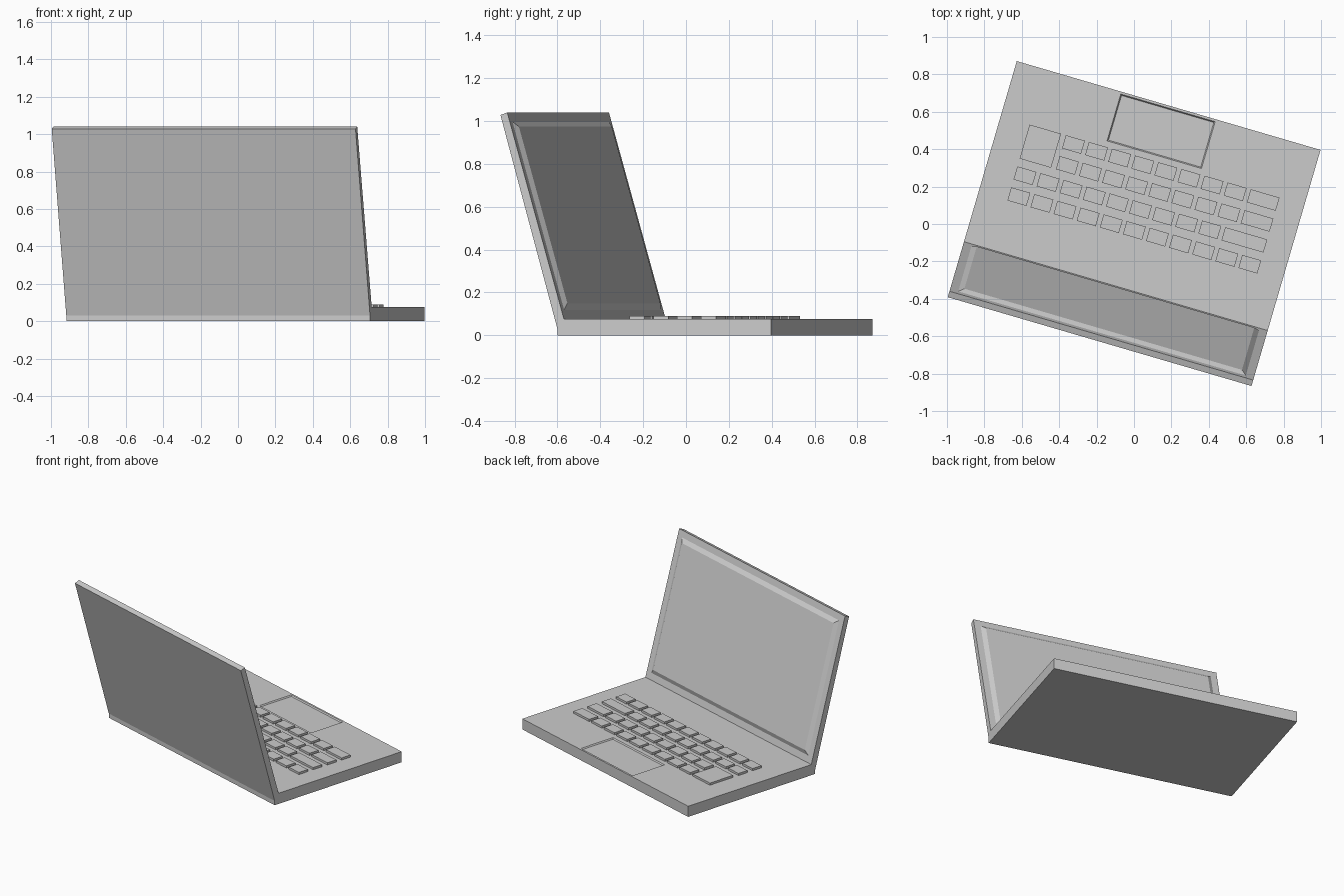
import bpy, bmesh, math
from mathutils import Matrix, Vector

if "Cube" in bpy.data.objects:
    bpy.data.objects.remove(bpy.data.objects["Cube"])

TURN = Matrix.Rotation(math.radians(-16.3), 4, 'Z')
HALF = 0.846      # half width of the laptop
DECK = 0.075      # top of the base


def finish(bm, name):
    bmesh.ops.recalc_face_normals(bm, faces=bm.faces)
    bm.transform(TURN)
    mesh = bpy.data.meshes.new(name)
    bm.to_mesh(mesh)
    bm.free()
    obj = bpy.data.objects.new(name, mesh)
    bpy.context.collection.objects.link(obj)
    return obj


def prism(profile):
    """Extrude a (depth, height) profile across the laptop's width."""
    bm = bmesh.new()
    face = bm.faces.new([bm.verts.new((-HALF, y, z)) for y, z in profile])
    new = bmesh.ops.extrude_face_region(bm, geom=[face])['geom']
    bmesh.ops.translate(bm, vec=(2 * HALF, 0, 0),
                        verts=[g for g in new if isinstance(g, bmesh.types.BMVert)])
    bmesh.ops.recalc_face_normals(bm, faces=bm.faces)
    bm.normal_update()
    return bm


def facing(bm, direction):
    d = Vector(direction)
    return max(bm.faces, key=lambda f: f.normal.dot(d))


def inset(bm, face, thickness, depth):
    bmesh.ops.inset_individual(bm, faces=[face], thickness=thickness,
                               depth=depth, use_even_offset=True)
    bm.normal_update()


def box(bm, x0, x1, y0, y1, z0, z1):
    m = Matrix.Translation(((x0 + x1) / 2, (y0 + y1) / 2, (z0 + z1) / 2)) \
        @ Matrix.Diagonal((x1 - x0, y1 - y0, z1 - z0, 1))
    bmesh.ops.create_cube(bm, size=1, matrix=m)


# Base with a shallow sunken touch pad
bm = prism([(-0.378, 0), (0.66, 0), (0.66, DECK), (-0.346, DECK), (-0.378, 0.03)])
top = facing(bm, (0, 0, 1))
inset(bm, top, 0.05, 0)
mid = top.calc_center_median()
for v in top.verts:
    v.co.x = math.copysign(0.263, v.co.x)
    v.co.y = 0.647 if v.co.y > mid.y else 0.386
inset(bm, top, 0.006, -0.008)
finish(bm, "base")

# Tilted lid with a raised, bevelled screen panel
bm = prism([(-0.378, 0.03), (-0.346, DECK), (-0.622, 1.04), (-0.655, 1.028)])
front = facing(bm, (0, 0.96, 0.27))
inset(bm, front, 0.045, 0)
inset(bm, front, 0.028, 0.016)
finish(bm, "lid")

# Keys: four rows counted from the hinge, some ending in a wide key
LEFT, RIGHT, STEP, KEY = -0.685, 0.707, 0.1287, 0.106
ROW, PITCH, DEPTH = -0.069, 0.1165, 0.073
bm = bmesh.new()
for row, (start, count) in enumerate([(LEFT, 11), (LEFT, 10), (-0.483, 9), (-0.483, 9)]):
    y = ROW + row * PITCH
    for i in range(count):
        x = start + i * STEP
        end = RIGHT if i == count - 1 else x + KEY
        box(bm, x, end, y, y + DEPTH, DECK - 0.005, 0.09)
# Tall corner key
box(bm, LEFT, -0.51, ROW + 2 * PITCH, ROW + 3 * PITCH + DEPTH, DECK - 0.005, 0.09)
finish(bm, "keys")
